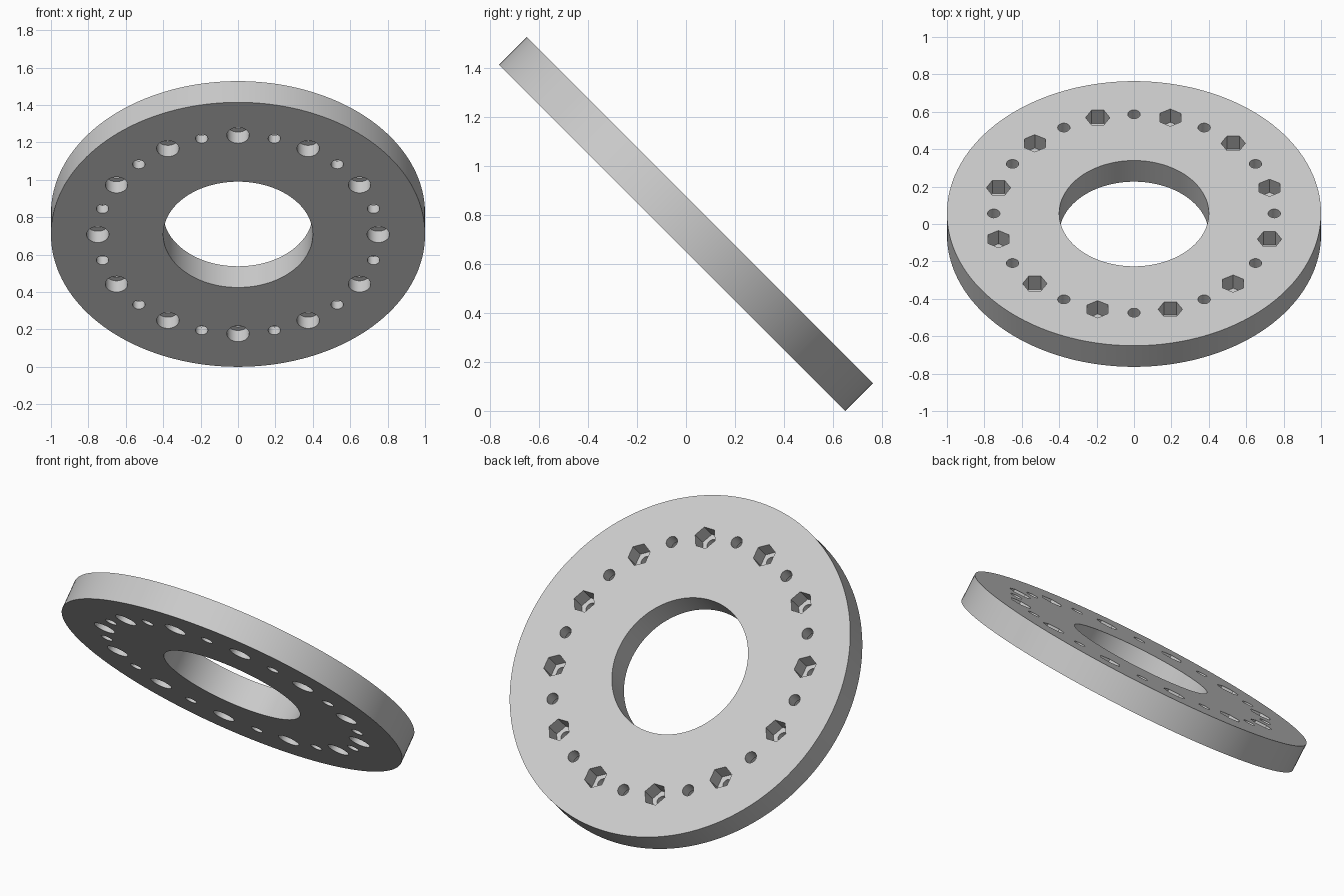
import bpy, bmesh
from math import radians, cos, sin, tau, sqrt

if "Cube" in bpy.data.objects:
    bpy.data.objects.remove(bpy.data.objects["Cube"], do_unlink=True)

THICK = 0.16
HALF = THICK / 2
BOLT_CIRCLE = 0.75
HOLE_R, BORE_R, HEX_R = 0.033, 0.06, 0.065
BORE_DEPTH, HEX_DEPTH = 0.085, 0.1

grey = bpy.data.materials.new("light grey")
grey.use_nodes = True
colour = (0.6, 0.6, 0.6, 1)
grey.diffuse_color = colour
grey.node_tree.nodes["Principled BSDF"].inputs["Base Color"].default_value = colour


def add_prism(bm, centre, radius, z0, z1, sides, turn=0.0):
    """Closed upright prism with its first corner at angle turn."""
    pts = [(centre[0] + radius * cos(turn + tau * i / sides),
            centre[1] + radius * sin(turn + tau * i / sides)) for i in range(sides)]
    low = [bm.verts.new((x, y, z0)) for x, y in pts]
    high = [bm.verts.new((x, y, z1)) for x, y in pts]
    bm.faces.new(low[::-1])
    bm.faces.new(high)
    for i in range(sides):
        j = (i + 1) % sides
        bm.faces.new((low[i], low[j], high[j], high[i]))


def make_object(name, bm):
    mesh = bpy.data.meshes.new(name)
    bm.to_mesh(mesh)
    bm.free()
    mesh.materials.append(grey)
    obj = bpy.data.objects.new(name, mesh)
    bpy.context.collection.objects.link(obj)
    return obj


def on_circle(angle):
    return BOLT_CIRCLE * cos(angle), BOLT_CIRCLE * sin(angle)


# Disc body
body = bmesh.new()
add_prism(body, (0, 0), 1, -HALF, HALF, 180)
disc = make_object("flange_ring", body)

# Centre opening and the ring of through holes
through = bmesh.new()
add_prism(through, (0, 0), 0.4, -1, 1, 120)
for k in range(24):
    add_prism(through, on_circle(radians(15 * k)), HOLE_R, -1, 1, 32)

# Round counterbores below, hexagonal nut pockets above, alternating
pockets = bmesh.new()
for k in range(12):
    a = radians(30 * k)
    add_prism(pockets, on_circle(a), BORE_R, -1, -HALF + BORE_DEPTH, 40)
    b = a + radians(15)
    add_prism(pockets, on_circle(b), HEX_R, HALF - HEX_DEPTH, 1, 6, b + radians(15))

bpy.ops.object.select_all(action="DESELECT")
bpy.context.view_layer.objects.active = disc
disc.select_set(True)
for name, bm in (("through_cutter", through), ("pocket_cutter", pockets)):
    cutter = make_object(name, bm)
    cutter.hide_render = True
    mod = disc.modifiers.new(name, "BOOLEAN")
    mod.operation = "DIFFERENCE"
    mod.solver = "EXACT"
    mod.object = cutter
    bpy.ops.object.modifier_apply(modifier=mod.name)
    bpy.data.objects.remove(cutter, do_unlink=True)

bpy.ops.object.shade_smooth_by_angle(angle=radians(30))

# Lean the ring so it stands on its rear edge
disc.rotation_euler.x = radians(-45)
disc.location.z = (1 + HALF) / sqrt(2)
